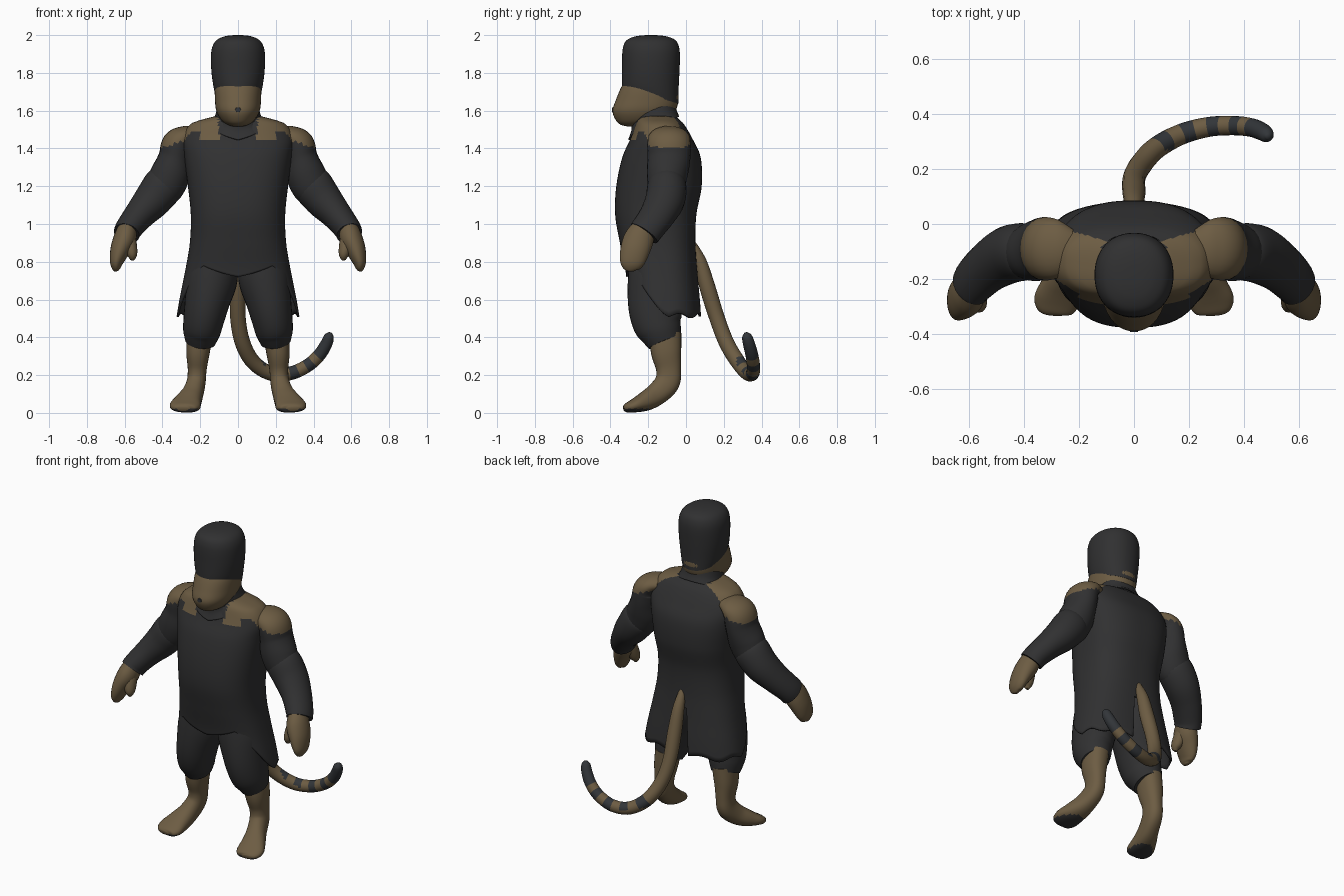
import bpy, math
from mathutils import Vector

if "Cube" in bpy.data.objects:
    bpy.data.objects.remove(bpy.data.objects["Cube"])


def material(name, rgb):
    m = bpy.data.materials.new(name)
    m.diffuse_color = (*rgb, 1)
    m.use_nodes = True
    m.node_tree.nodes["Principled BSDF"].inputs["Base Color"].default_value = m.diffuse_color
    return m


CLOTH = material("charcoal cloth", (0.030, 0.030, 0.031))
FUR = material("tan fur", (0.152, 0.108, 0.056))
STRIPE = material("slate stripe", (0.032, 0.036, 0.041))


def spline(pts, n):
    """Smooth curve through tuples, n samples per span."""
    out = []
    for i in range(len(pts) - 1):
        a, b, c, d = (pts[max(i - 1, 0)], pts[i], pts[i + 1], pts[min(i + 2, len(pts) - 1)])
        for k in range(n):
            t = k / n
            out.append(tuple(0.5 * (2 * q + (r - p) * t + (2 * p - 5 * q + 4 * r - s) * t * t
                                    + (3 * q - p - 3 * r + s) * t ** 3)
                             for p, q, r, s in zip(a, b, c, d)))
    return out + [tuple(pts[-1])]


def build(name, rings, mats, rule=None, cap=True, mirror=False, solid=0):
    """Skin a list of vertex rings; rule(face centre, ring index) picks the colour."""
    n = len(rings[0])
    faces = [(i * n + j, i * n + (j + 1) % n, (i + 1) * n + (j + 1) % n, (i + 1) * n + j)
             for i in range(len(rings) - 1) for j in range(n)]
    if cap:
        faces += [tuple(range(n))[::-1], tuple(range((len(rings) - 1) * n, len(rings) * n))]
    me = bpy.data.meshes.new(name)
    me.from_pydata([v for r in rings for v in r], [], faces)
    for m in mats:
        me.materials.append(m)
    if rule:
        for p in me.polygons:
            p.material_index = int(rule(p.center, p.vertices[0] // n))
    ob = bpy.data.objects.new(name, me)
    bpy.context.collection.objects.link(ob)
    bpy.ops.object.select_all(action='DESELECT')
    ob.select_set(True)
    bpy.context.view_layer.objects.active = ob
    bpy.ops.object.mode_set(mode='EDIT')
    bpy.ops.mesh.select_all(action='SELECT')
    bpy.ops.mesh.normals_make_consistent(inside=False)
    bpy.ops.object.mode_set(mode='OBJECT')
    bpy.ops.object.shade_smooth_by_angle(angle=math.radians(50))
    if solid:
        ob.modifiers.new("thickness", 'SOLIDIFY').thickness = solid
    if mirror:
        ob.modifiers.new("mirror", 'MIRROR')
    return ob


def oval(a, e):
    """Point on a unit squarish oval."""
    c, s = math.cos(a), math.sin(a)
    return (math.copysign(abs(c) ** (2 / e), c), math.copysign(abs(s) ** (2 / e), s))


def stack(rows, n=40, e=2.2, smooth=5):
    """Horizontal oval rings from (centre y, z, rx, ry)."""
    return [[Vector((rx * oval(2 * math.pi * j / n, e)[0], y + ry * oval(2 * math.pi * j / n, e)[1], z))
             for j in range(n)] for y, z, rx, ry in spline(rows, smooth)]


def tube(pts, ref, n=24, smooth=5, e=2.0):
    """Oval rings along a path of (x, y, z, radius along ref, other radius)."""
    p = spline(pts, smooth)
    rings = []
    for i, q in enumerate(p):
        t = (Vector(p[min(i + 1, len(p) - 1)][:3]) - Vector(p[max(i - 1, 0)][:3])).normalized()
        u = Vector(ref)
        u = (u - u.dot(t) * t).normalized()
        v = t.cross(u)
        ring = []
        for j in range(n):
            c, s = oval(2 * math.pi * j / n, e)
            ring.append(Vector(q[:3]) + u * (c * q[3]) + v * (s * q[4]))
        rings.append(ring)
    return rings


# Coat: long body with a cut-away front, side tails and a slit for the tail
profile = spline([(-.15, 1.58, .09, .09), (-.15, 1.56, .16, .105), (-.14, 1.53, .25, .128),
                  (-.13, 1.45, .295, .165), (-.13, 1.35, .285, .208), (-.143, 1.2, .265, .226),
                  (-.16, 1.05, .25, .215), (-.15, .9, .255, .20), (-.13, .75, .28, .19),
                  (-.115, .6, .31, .19), (-.105, .45, .335, .19)], 10)


def coat_size(z):
    for a, b in zip(profile, profile[1:]):
        if a[1] >= z >= b[1]:
            t = (a[1] - z) / max(a[1] - b[1], 1e-6)
            return [p + (q - p) * t for p, q in zip(a, b)]
    return profile[-1]


def hem(a):
    f = abs((math.degrees(a) + 90 + 180) % 360 - 180)   # degrees away from the front
    if f < 38:
        return .72 + .06 * f / 38
    if f < 92:
        return .78 - .27 * (f - 38) / 54
    if f > 173:
        return .80
    return .515 + .012 * math.sin(f * .13)


N = 128
angles = [2 * math.pi * j / N for j in range(N)]
coat = []
for k in range(61):
    ring = []
    for a in angles:
        z = 1.58 - .72 * k / 48 if k <= 48 else .86 + (hem(a) - .86) * (k - 48) / 12
        cy, _, rx, ry = coat_size(z)
        c, s = oval(a, 2.5)
        ring.append(Vector((rx * c, cy + ry * s, z)))
    coat.append(ring)
build("coat", coat, [CLOTH, FUR],
      lambda c, i: c.z > 1.44 and abs(c.x) > .10 and -.36 + .55 * abs(c.x) < c.y + .06 * (abs(c.x) < .2)
      and c.y < -.085 + .25 * abs(c.x), cap=False, solid=.012)

# Collar: tilted band, low at the front
collar = stack([(-.17, 1.52, .15, .135), (-.17, 1.56, .125, .12), (-.175, 1.61, .112, .115)])
for ring in collar:
    for v in ring:
        v.z += .36 * (v.y + .17) - .025 * max(0, 1 - abs(v.x) / .1) * (v.y < -.17)
build("collar", collar, [CLOTH], cap=False, solid=.01)

# Face and muzzle
build("face", stack([(-.19, 1.76, .11, .13), (-.195, 1.72, .122, .15), (-.205, 1.66, .122, .165),
                     (-.222, 1.60, .115, .167), (-.235, 1.55, .088, .137), (-.255, 1.525, .055, .09),
                     (-.26, 1.515, .02, .04)]), [FUR])
build("nose", tube([(0, -.37, 1.605, .018, .016), (0, -.392, 1.605, .014, .012)], (1, 0, 0), 10), [STRIPE])

# Hood: rounded cap whose lower edge rises toward the front
hood = stack([(-.19, 1.64, .119, .150), (-.19, 1.70, .130, .150), (-.187, 1.80, .141, .152),
              (-.185, 1.89, .143, .153), (-.185, 1.94, .135, .147), (-.185, 1.972, .115, .13),
              (-.185, 1.99, .082, .095), (-.185, 1.998, .045, .052), (-.185, 2.0, .01, .012)], n=48, e=2.15)
for ring in hood:
    for v in ring:
        low = 1.64 + .3 * (-v.y - .05) * max(0, 1 - (v.z - 1.64) / .3)
        v.z = low + (v.z - 1.64) / .36 * (2 - low)
build("hood", hood, [CLOTH])

# Arms: bare shoulder, upper sleeve, fore sleeve, hand, thumb
build("upper_arm", tube([(.22, -.09, 1.478, .07, .035), (.275, -.09, 1.465, .105, .057),
                         (.318, -.09, 1.425, .115, .083), (.335, -.09, 1.35, .113, .087),
                         (.36, -.10, 1.26, .108, .105), (.40, -.105, 1.17, .09, .095),
                         (.42, -.11, 1.14, .05, .05)], (0, 1, 0), smooth=8),
      [CLOTH, FUR], lambda c, i: c.z > 1.405 + .3 * max(0, .4 - c.x), mirror=True)
build("fore_sleeve", tube([(.36, -.10, 1.24, .06, .06), (.385, -.10, 1.215, .10, .105),
                           (.45, -.11, 1.13, .105, .100), (.52, -.15, 1.05, .095, .082),
                           (.575, -.20, .98, .088, .072), (.59, -.222, .95, .086, .070)],
                          (0, 1, 0)), [CLOTH], mirror=True)
build("hand", tube([(.585, -.22, .98, .065, .05), (.60, -.25, .92, .080, .060),
                    (.625, -.27, .86, .078, .052), (.643, -.285, .80, .066, .036),
                    (.645, -.29, .765, .045, .022), (.643, -.29, .75, .015, .01)],
                   (0, 1, 0)), [FUR], mirror=True)
build("thumb", tube([(.585, -.25, .94, .045, .04), (.57, -.275, .88, .042, .036),
                     (.56, -.29, .835, .032, .026), (.56, -.292, .808, .010, .010)],
                    (0, 1, 0), 16), [FUR], mirror=True)

# Trousers, gathered below the knee
build("trouser_leg", tube([(.12, -.14, .88, .11, .15), (.138, -.155, .72, .137, .152),
                           (.165, -.165, .58, .118, .142), (.184, -.152, .48, .106, .132),
                           (.193, -.132, .425, .098, .112), (.20, -.112, .375, .080, .092)],
                          (1, 0, 0), 32), [CLOTH], mirror=True)

# Lower legs with long raised-heel feet and dark soles
build("lower_leg", tube([(.20, -.11, .42, .068, .085), (.212, -.105, .32, .062, .080),
                         (.216, -.092, .23, .050, .066), (.222, -.10, .16, .050, .066),
                         (.240, -.155, .10, .056, .060), (.262, -.215, .062, .070, .052),
                         (.280, -.275, .038, .082, .036), (.290, -.315, .026, .066, .024),
                         (.292, -.33, .022, .03, .012)], (1, 0, 0), 28, e=2.3),
      [FUR, CLOTH], lambda c, i: c.z < .022, mirror=True)

# Tail: curls to one side, banded on its upper side toward a dark tip
tail = tube([(0, .03, .90, .02, .02), (0, .075, .80, .034, .034), (0, .115, .66, .042, .042),
             (0, .165, .50, .041, .041), (.025, .215, .37, .041, .041), (.08, .275, .27, .040, .040),
             (.17, .325, .21, .038, .038), (.27, .352, .208, .036, .036), (.36, .357, .245, .035, .035),
             (.425, .35, .30, .034, .034), (.465, .335, .36, .032, .032), (.482, .322, .405, .026, .026),
             (.486, .316, .425, .008, .008)], (0, 1, 0), 20, smooth=6)
build("tail", tail, [FUR, STRIPE],
      lambda c, i: i >= 54 or (i >= 42 and i % 6 < 3)
      or (28 <= i < 42 and i % 6 < 3 and c.y > .27 and c.z > .19 + .004 * (42 - i)))
